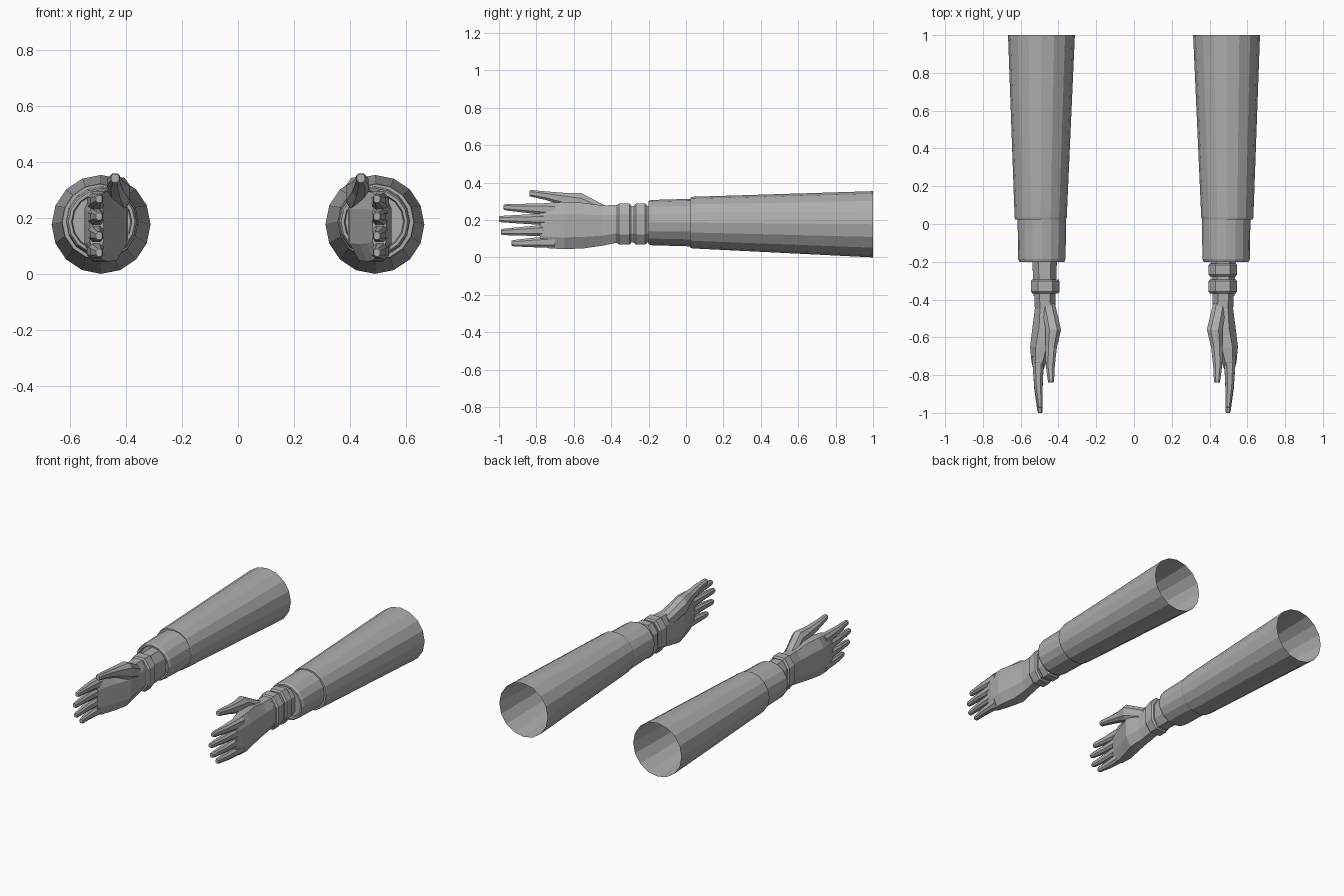
import bpy, bmesh, math

grey = bpy.data.materials.new("plain grey")
grey.diffuse_color = (0.42, 0.42, 0.42, 1)


def octagon(c):
    """Octagon outline with chamfered corners, c = share of the half size left flat."""
    return [(1, c), (c, 1), (-c, 1), (-1, c), (-1, -c), (-c, -1), (c, -1), (1, -c)]


ROUND16 = [(math.cos(i * math.pi / 8), math.sin(i * math.pi / 8)) for i in range(16)]
OCT = octagon(0.5)


def loft(name, sections, outline, side, cap_start=True, cap_end=True):
    """Skin an outline along y. Section = (y, centre x, centre z, half width, half height)."""
    bm = bmesh.new()
    rings = [[bm.verts.new((side * (cx + u * hx), y, cz + v * hz)) for u, v in outline]
             for y, cx, cz, hx, hz in sections]
    n = len(outline)
    for a, b in zip(rings, rings[1:]):
        for i in range(n):
            j = (i + 1) % n
            bm.faces.new((a[i], a[j], b[j], b[i]))
    if cap_start:
        bm.faces.new(rings[0])
    if cap_end:
        bm.faces.new(rings[-1])
    bmesh.ops.recalc_face_normals(bm, faces=bm.faces)
    me = bpy.data.meshes.new(name)
    bm.to_mesh(me)
    bm.free()
    me.materials.append(grey)
    ob = bpy.data.objects.new(name, me)
    bpy.context.collection.objects.link(ob)
    return ob


def band(name, y0, y1, side):
    """Bevelled bracelet around the wrist."""
    e = 0.01
    loft(name, [(y0, 0.47, 0.178, 0.068, 0.101), (y0 + e, 0.47, 0.178, 0.076, 0.11),
                (y1 - e, 0.47, 0.178, 0.076, 0.11), (y1, 0.47, 0.178, 0.068, 0.101)],
         OCT, side)


# Fingers: root height, root half height, tip height, tip y
FINGERS = {
    "index_finger": (0.255, 0.036, 0.268, -0.975),
    "middle_finger": (0.203, 0.034, 0.205, -1.0),
    "ring_finger": (0.146, 0.033, 0.136, -0.988),
    "little_finger": (0.083, 0.032, 0.076, -0.932),
}

for side, tag in ((1, "right"), (-1, "left")):
    # Hollow sleeve, open at the back, stepping down to the cuff
    loft(tag + "_sleeve", [
        (1.0, 0.49, 0.177, 0.177, 0.177),
        (0.035, 0.494, 0.186, 0.138, 0.138),
        (0.025, 0.494, 0.186, 0.135, 0.135),
        (0.025, 0.488, 0.186, 0.128, 0.127),
        (-0.185, 0.488, 0.186, 0.126, 0.121),
        (-0.2, 0.488, 0.186, 0.119, 0.115),
        (-0.2, 0.488, 0.186, 0.108, 0.104),
        (-0.175, 0.488, 0.186, 0.104, 0.1),
    ], ROUND16, side, cap_start=False)

    # Wrist and bracelets
    loft(tag + "_wrist", [(-0.17, 0.473, 0.178, 0.066, 0.098),
                          (-0.38, 0.473, 0.178, 0.058, 0.098)], OCT, side)
    band(tag + "_front_bracelet", -0.368, -0.293, side)
    if side == 1:
        band(tag + "_rear_bracelet", -0.277, -0.208, side)

    # Palm
    loft(tag + "_palm", [
        (-0.36, 0.473, 0.18, 0.056, 0.1),
        (-0.45, 0.47, 0.17, 0.055, 0.108),
        (-0.55, 0.468, 0.17, 0.07, 0.122),
        (-0.65, 0.492, 0.17, 0.058, 0.126),
        (-0.73, 0.503, 0.17, 0.04, 0.122),
        (-0.78, 0.506, 0.17, 0.024, 0.105),
    ], OCT, side)

    # Tapered fingers
    for finger, (z0, h0, z1, tip) in FINGERS.items():
        mid = -0.72 + 0.55 * (tip + 0.72)
        loft(tag + "_" + finger, [
            (-0.7, 0.508, z0, 0.032, h0),
            (mid, 0.506, z0 + 0.6 * (z1 - z0), 0.022, 0.024),
            (tip + 0.012, 0.498, z1, 0.014, 0.017),
            (tip, 0.497, z1, 0.011, 0.013),
        ], OCT, side)

    # Thumb
    loft(tag + "_thumb", [
        (-0.42, 0.455, 0.225, 0.036, 0.045),
        (-0.56, 0.427, 0.288, 0.041, 0.056),
        (-0.65, 0.438, 0.31, 0.03, 0.035),
        (-0.75, 0.443, 0.33, 0.024, 0.023),
        (-0.825, 0.44, 0.342, 0.017, 0.018),
        (-0.838, 0.44, 0.342, 0.014, 0.015),
    ], OCT, side)
